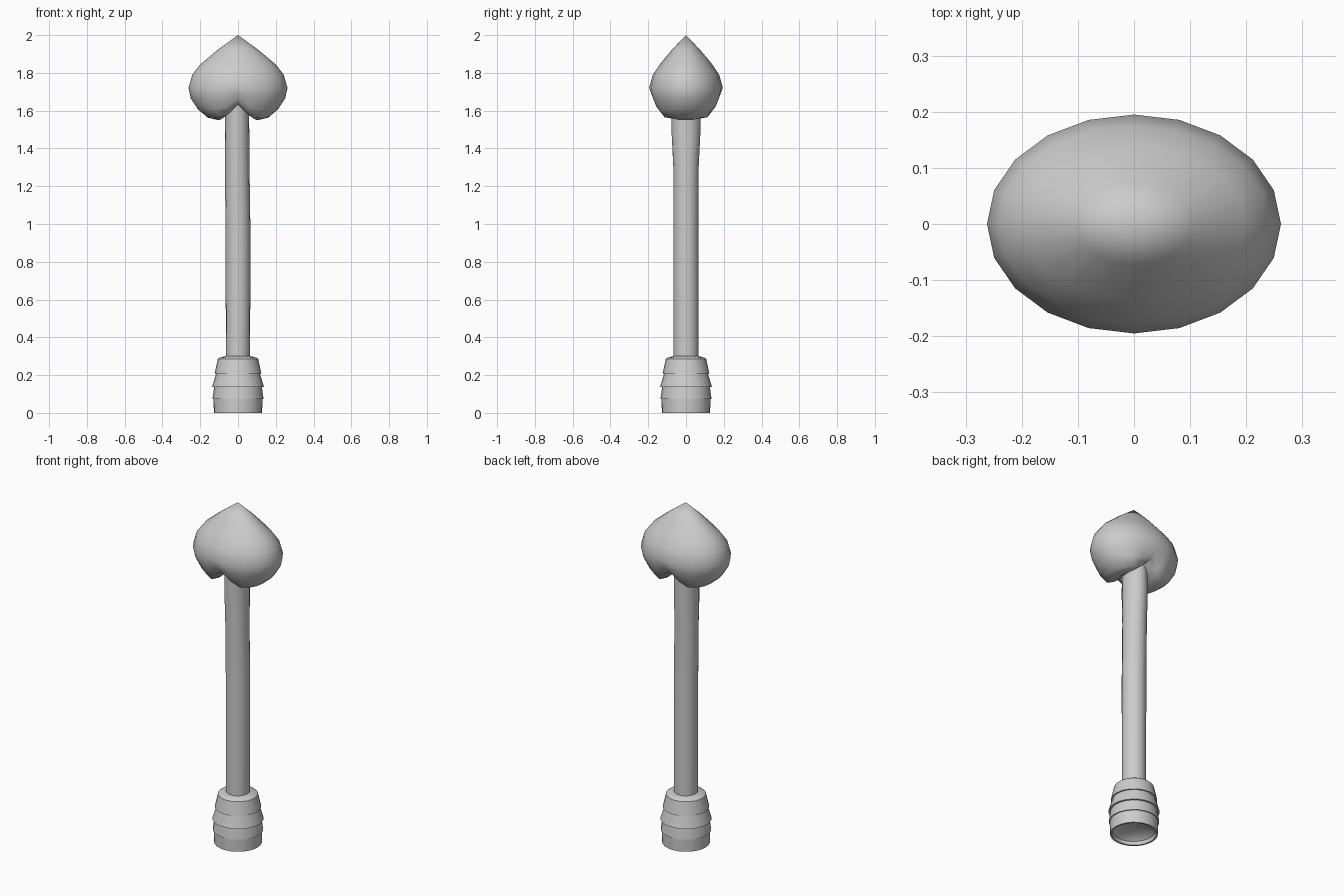
import bpy, bmesh, math

if "Cube" in bpy.data.objects:
    bpy.data.objects.remove(bpy.data.objects["Cube"])


def loft(name, rings, sides, angle=40):
    """Skin a list of rings; a ring with a single point closes to a pole."""
    bm = bmesh.new()
    loops = [[bm.verts.new(p) for p in ring] for ring in rings]
    for a, b in zip(loops, loops[1:]):
        for i in range(sides):
            j = (i + 1) % sides
            if len(a) == 1:
                bm.faces.new((a[0], b[i], b[j]))
            elif len(b) == 1:
                bm.faces.new((a[i], a[j], b[0]))
            else:
                bm.faces.new((a[i], a[j], b[j], b[i]))
    bmesh.ops.recalc_face_normals(bm, faces=bm.faces)
    mesh = bpy.data.meshes.new(name)
    bm.to_mesh(mesh)
    bm.free()
    obj = bpy.data.objects.new(name, mesh)
    bpy.context.collection.objects.link(obj)
    bpy.ops.object.select_all(action='DESELECT')
    obj.select_set(True)
    bpy.context.view_layer.objects.active = obj
    bpy.ops.object.shade_smooth_by_angle(angle=math.radians(angle))
    return obj


def ellipse(rx, ry, z, sides, cx=0.0):
    step = 2 * math.pi / sides
    return [(cx + rx * math.cos(i * step), ry * math.sin(i * step), z)
            for i in range(sides)]


# Spade head: elliptical rings, lower ones lifted along x = 0 to form the cleft
def head_ring(rx, ry, z_lobe, z_cleft):
    ring = []
    for x, y, _ in ellipse(rx, ry, 0, 20):
        w = (1 - min(1, abs(x) / 0.1)) ** 1.3
        ring.append((x, y, z_lobe + (z_cleft - z_lobe) * w))
    return ring


head_profile = [
    (0.105, 0.073, 1.924, 1.924), (0.200, 0.136, 1.845, 1.850),
    (0.242, 0.176, 1.790, 1.790), (0.262, 0.195, 1.720, 1.722),
    (0.250, 0.184, 1.665, 1.690), (0.212, 0.165, 1.607, 1.662),
    (0.160, 0.140, 1.563, 1.640), (0.105, 0.108, 1.550, 1.630),
    (0.050, 0.055, 1.560, 1.630)]
loft("spade_head", [[(0, 0, 2.0)]] + [head_ring(*p) for p in head_profile]
     + [[(0, 0, 1.63)]], 20, 60)

# Shaft: slightly uneven rod that flares front to back under the head
shaft_profile = [
    (0.064, 0.066, 0.26, 0.0), (0.065, 0.066, 0.60, 0.0),
    (0.066, 0.066, 0.95, 0.0), (0.065, 0.067, 1.30, -0.004),
    (0.065, 0.076, 1.48, -0.005), (0.062, 0.076, 1.64, -0.005)]
loft("shaft", [[(0, 0, 0.26)]]
     + [ellipse(rx, ry, z, 16, cx) for rx, ry, z, cx in shaft_profile]
     + [[(0, 0, 1.64)]], 16)

# Base: stacked tapering collars with a hollow underside
base_profile = [
    (0.066, 0.045), (0.100, 0.030), (0.114, 0.020), (0.118, 0.0),
    (0.128, 0.0), (0.129, 0.074), (0.135, 0.074), (0.126, 0.138),
    (0.137, 0.138), (0.116, 0.208), (0.124, 0.208), (0.107, 0.285),
    (0.098, 0.292), (0.068, 0.300)]
loft("base_collars", [[(0, 0, 0.052)]]
     + [ellipse(r, r, z, 24) for r, z in base_profile]
     + [[(0, 0, 0.300)]], 24, 35)
